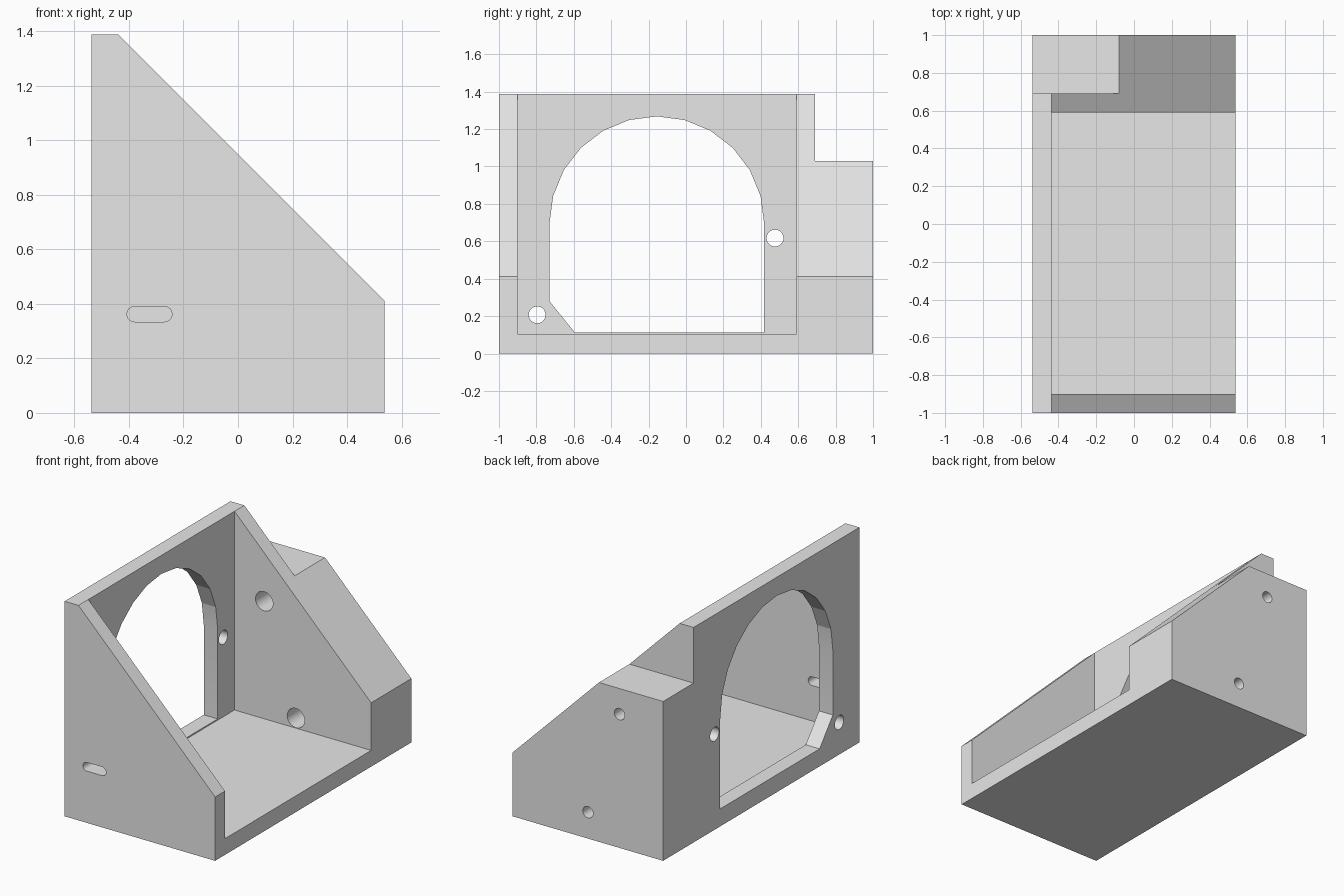
import bpy, bmesh, math
from mathutils import Vector

if "Cube" in bpy.data.objects:
    bpy.data.objects.remove(bpy.data.objects["Cube"])


def prism(name, pts, axis, a, b):
    """Extrude a 2D outline along an axis; X outlines are (y, z), Y outlines are (x, z)."""
    place = (lambda p, t: (t, p[0], p[1])) if axis == 'X' else (lambda p, t: (p[0], t, p[1]))
    bm = bmesh.new()
    base = [bm.verts.new(place(p, a)) for p in pts]
    face = bm.faces.new(base)
    ext = bmesh.ops.extrude_face_region(bm, geom=[face])
    shift = Vector(place((0, 0), b - a))
    bmesh.ops.translate(bm, vec=shift, verts=[v for v in ext['geom'] if isinstance(v, bmesh.types.BMVert)])
    bmesh.ops.recalc_face_normals(bm, faces=bm.faces)
    mesh = bpy.data.meshes.new(name)
    bm.to_mesh(mesh)
    bm.free()
    ob = bpy.data.objects.new(name, mesh)
    bpy.context.collection.objects.link(ob)
    return ob


def arc(cx, cz, r, start, end, n):
    return [(cx + r * math.cos(math.radians(start + (end - start) * i / n)),
             cz + r * math.sin(math.radians(start + (end - start) * i / n))) for i in range(n + 1)]


def circle(cx, cz, r):
    return arc(cx, cz, r, 0, 360, 32)[:-1]


def rect(u0, u1, v0, v1):
    return [(u0, v0), (u1, v0), (u1, v1), (u0, v1)]


# Solid wedge with sloped front, later hollowed out
bracket = prism("bracket", [(-.537, 0), (.537, 0), (.537, .412), (-.438, 1.387), (-.537, 1.387)], 'Y', -1, 1)

cutters = [
    # Open space between the side walls
    prism("cavity_cutter", rect(-.9, .59, .105, 2), 'X', -.438, 1),
    # Step on top of the thick wall
    prism("step_cutter", rect(.69, 1.5, 1.028, 2), 'X', -1, 1),
    # Arched opening with one bevelled lower corner
    prism("arch_cutter", [(-.595, .113), (.418, .113)] + arc(-.156, .694, .574, 0, 180, 12)
          + [(-.73, .28)], 'X', -.8, -.3),
    # Slot in the thin wall
    prism("slot_cutter", arc(-.27, .362, .028, -90, 90, 16) + arc(-.379, .362, .028, 90, 270, 16),
          'Y', -1.2, -.8),
]
# Mounting holes in the upright panel
for y, z in ((.476, .617), (-.796, .207)):
    cutters.append(prism("panel_hole_cutter", circle(y, z, .045), 'X', -.8, -.3))
# Counterbored holes through the thick wall
for x, z in ((-.226, .863), (0, .17)):
    cutters.append(prism("bolt_hole_cutter", circle(x, z, .037), 'Y', .5, 1.2))
    cutters.append(prism("bolt_head_cutter", circle(x, z, .062), 'Y', .5, .84))

for c in cutters:
    c.hide_render = True
    mod = bracket.modifiers.new(c.name, 'BOOLEAN')
    mod.operation = 'DIFFERENCE'
    mod.solver = 'EXACT'
    mod.object = c

# Bake the cuts and discard the cutters
bpy.context.view_layer.update()
result = bpy.data.meshes.new_from_object(bracket.evaluated_get(bpy.context.evaluated_depsgraph_get()))
bracket.modifiers.clear()
bracket.data = result
for c in cutters:
    bpy.data.objects.remove(c)

# Plain grey plastic
grey = bpy.data.materials.new("light_grey")
grey.diffuse_color = (.8, .8, .8, 1)
grey.use_nodes = True
grey.node_tree.nodes["Principled BSDF"].inputs["Base Color"].default_value = grey.diffuse_color
bracket.data.materials.clear()
bracket.data.materials.append(grey)

# Round holes smooth, everything else flat
bpy.context.view_layer.objects.active = bracket
bracket.select_set(True)
bpy.ops.object.shade_smooth_by_angle(angle=math.radians(13))
